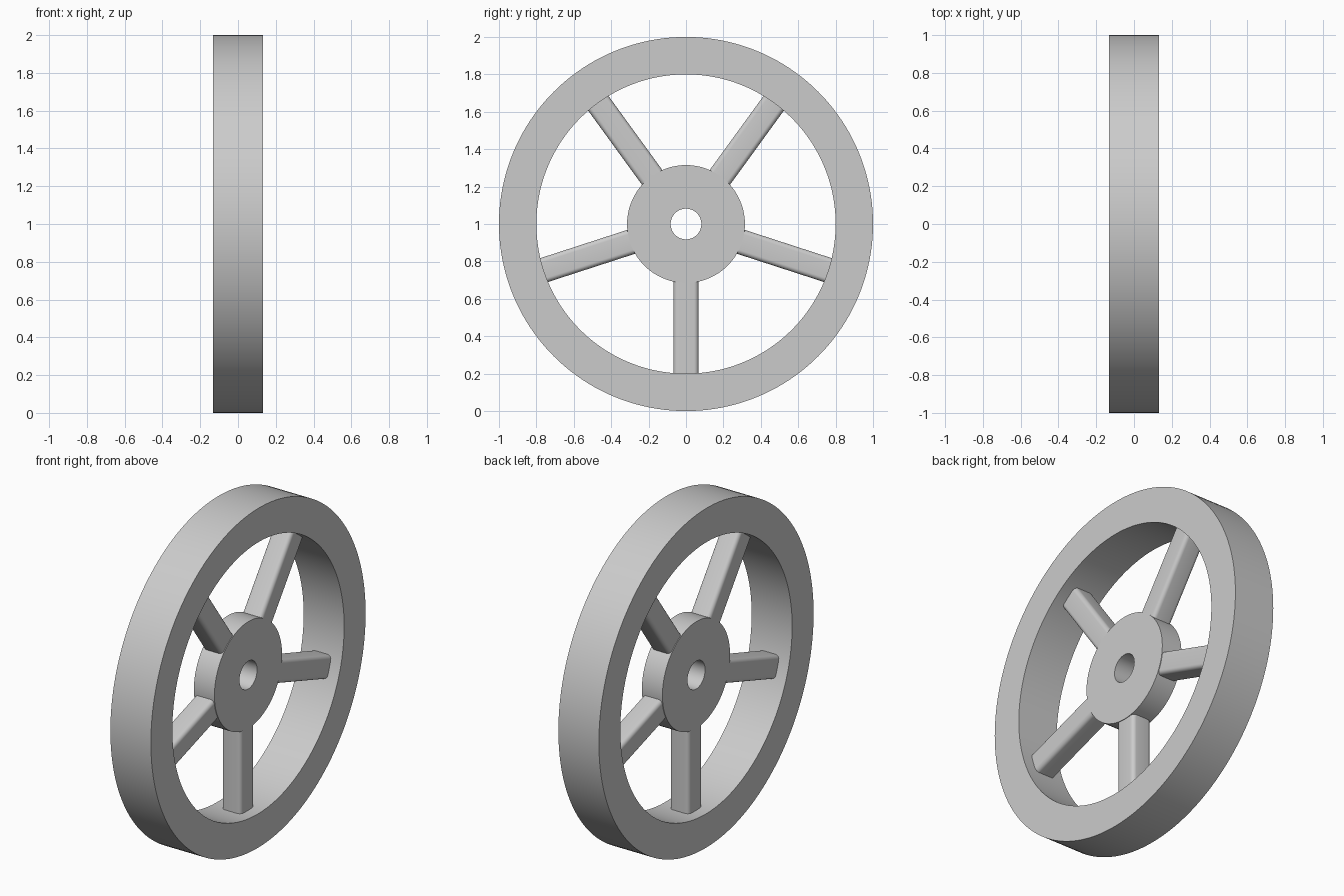
import bpy
import bmesh
import math
from mathutils import Matrix, Vector

cube = bpy.data.objects.get("Cube")
if cube:
    bpy.data.objects.remove(cube, do_unlink=True)

CENTRE = Vector((0, 0, 1))
RIM_OUTER, RIM_INNER, RIM_WIDTH = 1.0, 0.8, 0.264
HUB_OUTER, HUB_BORE, HUB_WIDTH = 0.315, 0.082, 0.134
SPOKES, SPOKE_WIDTH, SPOKE_DEPTH, SPOKE_ROUND = 5, 0.134, 0.127, 0.024

grey = bpy.data.materials.new("plain_grey")
grey.use_nodes = True
colour = (0.6, 0.6, 0.6, 1)
grey.diffuse_color = colour
grey.node_tree.nodes["Principled BSDF"].inputs["Base Color"].default_value = colour


def finish(bm, name):
    """Turn a bmesh into a smooth shaded object with sharp edges kept."""
    bmesh.ops.recalc_face_normals(bm, faces=bm.faces)
    mesh = bpy.data.meshes.new(name)
    bm.to_mesh(mesh)
    bm.free()
    mesh.materials.append(grey)
    obj = bpy.data.objects.new(name, mesh)
    bpy.context.collection.objects.link(obj)
    bpy.ops.object.select_all(action="DESELECT")
    obj.select_set(True)
    bpy.context.view_layer.objects.active = obj
    bpy.ops.object.shade_smooth_by_angle(angle=math.radians(30))
    return obj


def ring(name, outer, inner, width, steps):
    """Spin a rectangular section around the axle (x axis)."""
    bm = bmesh.new()
    h = width / 2
    section = [(-h, inner), (h, inner), (h, outer), (-h, outer)]
    verts = [bm.verts.new((x, 0, 1 + r)) for x, r in section]
    edges = [bm.edges.new((verts[i - 1], verts[i])) for i in range(4)]
    bmesh.ops.spin(bm, geom=verts + edges, cent=CENTRE, axis=(1, 0, 0),
                   angle=math.tau, steps=steps, use_merge=True)
    bmesh.ops.remove_doubles(bm, verts=bm.verts, dist=1e-5)
    return finish(bm, name)


def spoke(name, angle):
    """Bar with rounded long edges, running from inside the hub to the rim."""
    start, end = HUB_OUTER - 0.06, RIM_INNER + 0.006
    bm = bmesh.new()
    bmesh.ops.create_cube(bm, size=1)
    bmesh.ops.scale(bm, vec=(SPOKE_DEPTH, SPOKE_WIDTH, end - start), verts=bm.verts)
    long_edges = [e for e in bm.edges
                  if abs(e.verts[0].co.z - e.verts[1].co.z) > 0.1]
    bmesh.ops.bevel(bm, geom=long_edges, offset=SPOKE_ROUND, segments=6,
                    profile=0.5, affect="EDGES")
    place = (Matrix.Translation(CENTRE) @ Matrix.Rotation(angle, 4, "X")
             @ Matrix.Translation((0, 0, -(start + end) / 2)))
    bmesh.ops.transform(bm, matrix=place, verts=bm.verts)
    return finish(bm, name)


# Rim and hub
ring("rim", RIM_OUTER, RIM_INNER, RIM_WIDTH, 160)
ring("hub", HUB_OUTER, HUB_BORE, HUB_WIDTH, 96)

# Spokes, the first one pointing straight down
for i in range(SPOKES):
    spoke(f"spoke_{i + 1}", i * math.tau / SPOKES)
